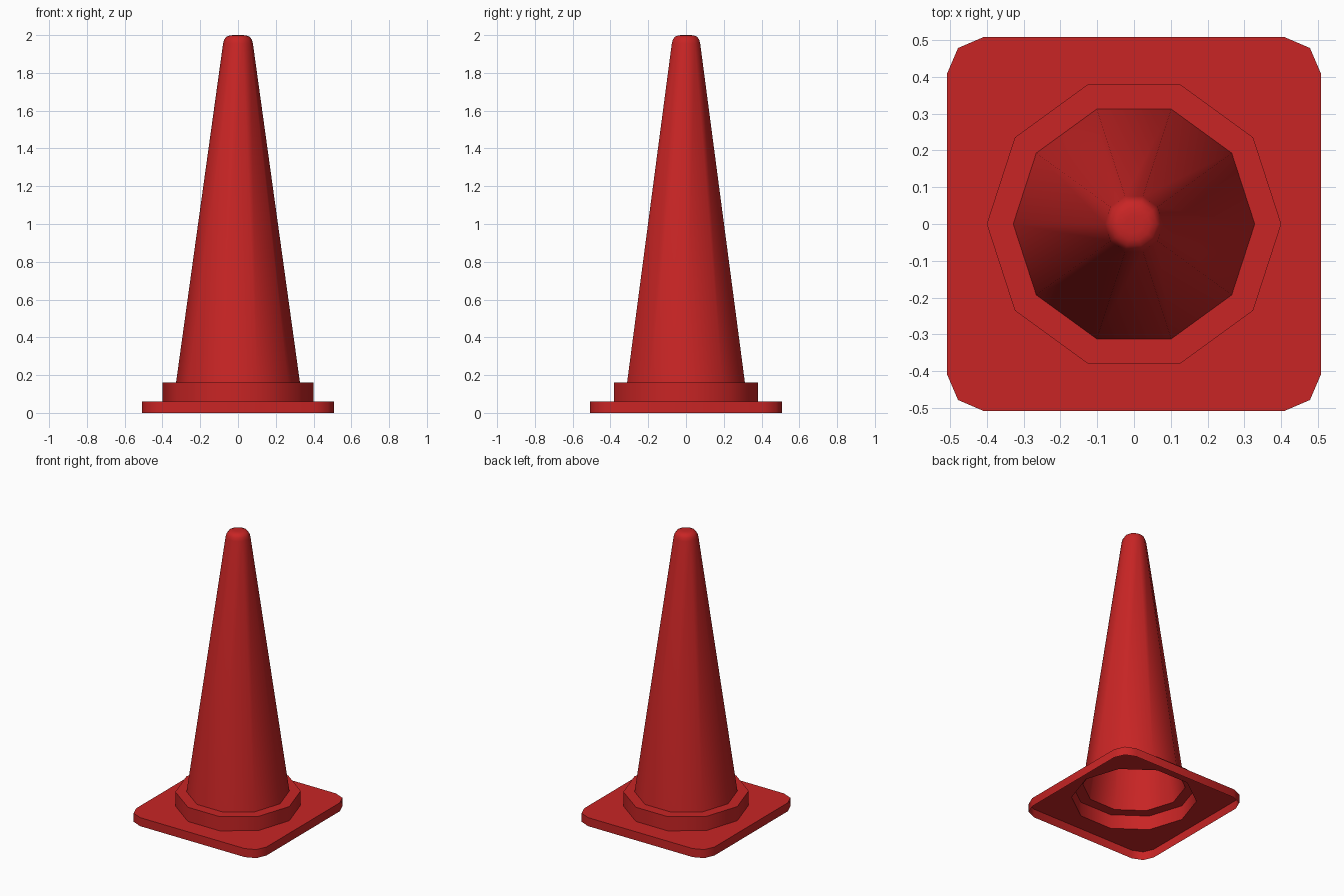
import bpy, bmesh, math

if "Cube" in bpy.data.objects:
    bpy.data.objects.remove(bpy.data.objects["Cube"])

red = bpy.data.materials.new("cone red")
red.diffuse_color = (0.58, 0.018, 0.018, 1)
red.use_nodes = True
red.node_tree.nodes["Principled BSDF"].inputs["Base Color"].default_value = red.diffuse_color
SIDES = 10
PLATE_Z, COLLAR_Z = 0.06, 0.16
COLLAR_R, CONE_R = 0.40, 0.328


def ring(bm, r, z):
    return [bm.verts.new((r * math.cos(2 * math.pi * i / SIDES),
                          r * math.sin(2 * math.pi * i / SIDES), z)) for i in range(SIDES)]


def skin(bm, low, high):
    n = len(low)
    for i in range(n):
        j = (i + 1) % n
        bm.faces.new((low[i], low[j], high[j], high[i]))


def finish(bm, name):
    mesh = bpy.data.meshes.new(name)
    bm.to_mesh(mesh)
    bm.free()
    mesh.materials.append(red)
    obj = bpy.data.objects.new(name, mesh)
    bpy.context.collection.objects.link(obj)
    bpy.ops.object.select_all(action='DESELECT')
    bpy.context.view_layer.objects.active = obj
    obj.select_set(True)
    bpy.ops.object.shade_smooth_by_angle(angle=math.radians(50))


# Base plate: open underneath, chamfered corners, hole under the collar
bm = bmesh.new()
outline = []
for k in range(4):
    c, s = round(math.cos(k * math.pi / 2)), round(math.sin(k * math.pi / 2))
    for x, y in ((0.508, 0.408), (0.478, 0.478), (0.408, 0.508)):
        outline.append((x * c - y * s, x * s + y * c))
low = [bm.verts.new((x, y, 0)) for x, y in outline]
high = [bm.verts.new((x, y, PLATE_Z)) for x, y in outline]
skin(bm, low, high)
hole = ring(bm, COLLAR_R, PLATE_Z)
edges = []
for loop in (high, hole):
    for i in range(len(loop)):
        pair = (loop[i], loop[(i + 1) % len(loop)])
        edges.append(bm.edges.get(pair) or bm.edges.new(pair))
fill = bmesh.ops.triangle_fill(bm, edges=edges, use_beauty=True)
for f in fill["geom"]:
    if isinstance(f, bmesh.types.BMFace):
        f.normal_update()
        if f.normal.z < 0:
            f.normal_flip()
finish(bm, "base_plate")

# Collar: wall and flat ledge
bm = bmesh.new()
rings = [ring(bm, r, z) for r, z in ((COLLAR_R, PLATE_Z), (COLLAR_R, COLLAR_Z), (CONE_R, COLLAR_Z))]
for a, b in zip(rings, rings[1:]):
    skin(bm, a, b)
finish(bm, "collar")

# Cone body with rounded tip
bm = bmesh.new()
profile = ((CONE_R, COLLAR_Z), (0.079, 1.955), (0.073, 1.977),
           (0.062, 1.991), (0.045, 1.998), (0.025, 2.0))
rings = [ring(bm, r, z) for r, z in profile]
for a, b in zip(rings, rings[1:]):
    skin(bm, a, b)
bm.faces.new(rings[-1])
finish(bm, "cone_body")
